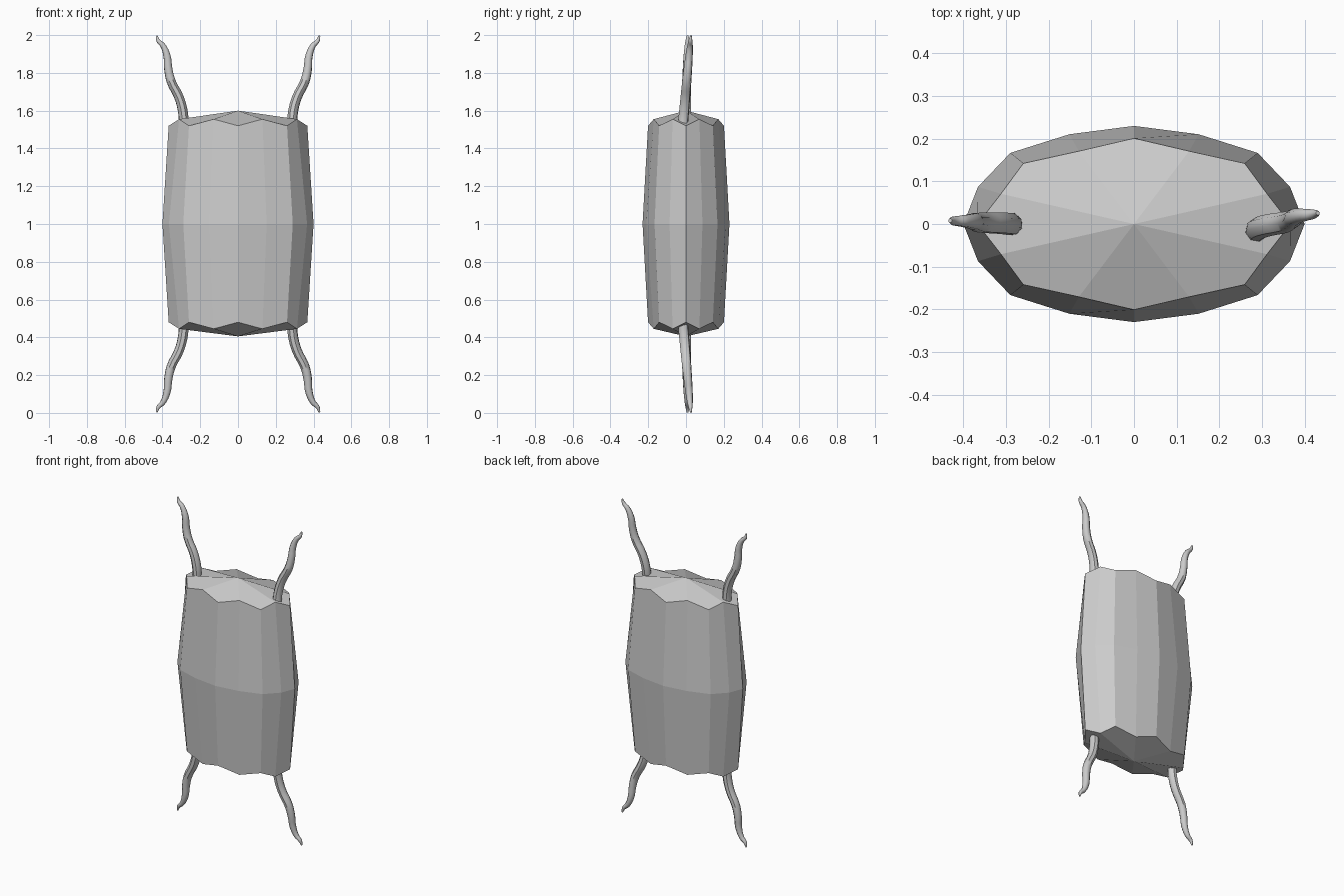
import bpy, bmesh
from math import cos, sin, pi

if "Cube" in bpy.data.objects:
    bpy.data.objects.remove(bpy.data.objects["Cube"])

# Egg case body: eight-sided pod, every face split into quads around its centre
def build_body():
    bm = bmesh.new()

    def ring(z_corner, z_mid, rx, ry, k_diag, k_mid):
        out = []
        for i in range(16):
            a = 2 * pi * i / 16
            k = k_mid if i % 2 else (k_diag if i % 4 else 1.0)
            z = z_mid if i % 2 else z_corner
            out.append(bm.verts.new((rx * k * cos(a), ry * k * sin(a), z)))
        return out

    low = ring(0.48, 0.445, 0.367, 0.201, 1.0, 0.92)
    mid = ring(1.0, 1.0, 0.40, 0.23, 1.025, 0.99)
    top = ring(1.52, 1.555, 0.367, 0.201, 1.0, 0.92)
    for a, b in ((low, mid), (mid, top)):
        for i in range(16):
            j = (i + 1) % 16
            bm.faces.new((a[i], a[j], b[j], b[i]))
    # End caps: kite-shaped quads meeting at a shallow apex
    for r, z in ((low, 0.405), (top, 1.60)):
        c = bm.verts.new((0, 0, z))
        for i in range(0, 16, 2):
            bm.faces.new((c, r[i - 1], r[i], r[(i + 1) % 16]))
    bmesh.ops.recalc_face_normals(bm, faces=bm.faces)
    me = bpy.data.meshes.new("pod_body")
    bm.to_mesh(me)
    bm.free()
    bpy.context.collection.objects.link(bpy.data.objects.new("pod_body", me))

# Wavy tapering tendril: (x, z, radius) along the path, mirrored by sx and sz
PATH = [(0.287, 1.52, 0.027), (0.291, 1.59, 0.027), (0.312, 1.67, 0.026),
        (0.354, 1.755, 0.025), (0.369, 1.82, 0.023), (0.376, 1.89, 0.020),
        (0.398, 1.945, 0.015), (0.422, 1.97, 0.011), (0.431, 1.997, 0.005)]

def build_tendril(name, sx, sz, y0, y1):
    cu = bpy.data.curves.new(name, 'CURVE')
    cu.dimensions = '3D'
    cu.bevel_depth = 1.0
    cu.bevel_resolution = 2
    cu.resolution_u = 4
    cu.use_fill_caps = True
    sp = cu.splines.new('BEZIER')
    sp.bezier_points.add(len(PATH) - 1)
    for p, (x, z, r) in zip(sp.bezier_points, PATH):
        t = (z - 1.52) / 0.48
        p.co = (sx * x, y0 + (y1 - y0) * t, 1 + sz * (z - 1))
        p.radius = r
        p.handle_left_type = p.handle_right_type = 'AUTO'
    ob = bpy.data.objects.new(name, cu)
    bpy.context.collection.objects.link(ob)
    bpy.ops.object.select_all(action='DESELECT')
    ob.select_set(True)
    bpy.context.view_layer.objects.active = ob
    bpy.ops.object.convert(target='MESH')
    bpy.ops.object.shade_smooth_by_angle(angle=pi / 4)

build_body()
for end, sz in (("upper", 1), ("lower", -1)):
    build_tendril(end + "_right_tendril", 1, sz, -0.017, 0.026)
    build_tendril(end + "_left_tendril", -1, sz, -0.001, 0.008)
